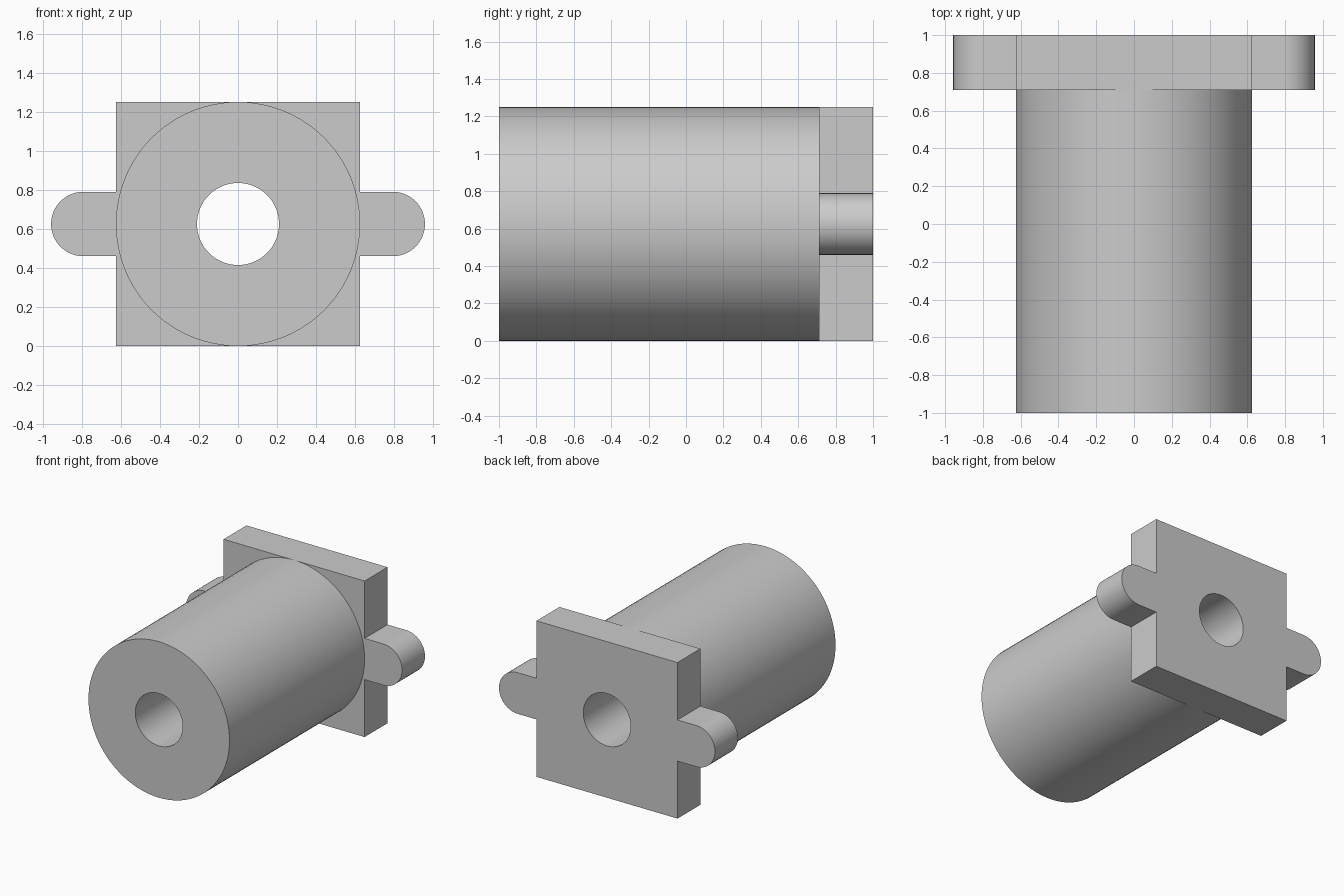
import bpy, bmesh, math
from mathutils import Matrix, Vector

cube = bpy.data.objects.get("Cube")
if cube:
    bpy.data.objects.remove(cube, do_unlink=True)

HALF = 0.625         # half width of the plate and radius of the barrel
BORE = 0.21
LUG_R, LUG_X = 0.165, 0.792
FRONT, SHOULDER, BACK = -1.0, 0.71, 1.0

grey = bpy.data.materials.new("plain grey")
grey.use_nodes = True
colour = (0.6, 0.6, 0.6, 1)
grey.diffuse_color = colour
grey.node_tree.nodes["Principled BSDF"].inputs["Base Color"].default_value = colour


def arc(radius, start, end, steps, cx=0.0):
    """Points along an arc, angles in degrees."""
    angles = [math.radians(start + (end - start) * i / steps) for i in range(steps + 1)]
    return [(cx + radius * math.cos(a), radius * math.sin(a)) for a in angles]


def circle(radius):
    return arc(radius, 0, 360, 96)[:-1]


def extrude_profile(name, loops, y0, y1, open_back=False):
    """Extrude an x-z profile with holes along y."""
    curve = bpy.data.curves.new(name, "CURVE")
    curve.dimensions = "2D"
    curve.fill_mode = "BOTH"
    curve.extrude = (y1 - y0) / 2
    for loop in loops:
        spline = curve.splines.new("POLY")
        spline.points.add(len(loop) - 1)
        for point, (x, z) in zip(spline.points, loop):
            point.co = (x, z, 0, 1)
        spline.use_cyclic_u = True
    helper = bpy.data.objects.new(name + " profile", curve)
    bpy.context.collection.objects.link(helper)
    evaluated = helper.evaluated_get(bpy.context.evaluated_depsgraph_get())
    mesh = bpy.data.meshes.new_from_object(evaluated)
    bpy.data.objects.remove(helper, do_unlink=True)

    # Stand the profile upright, weld it and merge the flat caps
    bm = bmesh.new()
    bm.from_mesh(mesh)
    place = Matrix.Translation((0, (y0 + y1) / 2, HALF)) @ Matrix.Rotation(math.pi / 2, 4, "X")
    bmesh.ops.transform(bm, matrix=place, verts=bm.verts)
    bmesh.ops.remove_doubles(bm, verts=bm.verts, dist=0.0001)
    bmesh.ops.recalc_face_normals(bm, faces=bm.faces)
    if open_back:
        caps = [f for f in bm.faces if f.calc_center_median().y > y1 - 0.001]
        bmesh.ops.delete(bm, geom=caps, context="FACES")
    bm.to_mesh(mesh)
    bm.free()

    mesh.materials.clear()
    mesh.materials.append(grey)
    obj = bpy.data.objects.new(name, mesh)
    bpy.context.collection.objects.link(obj)
    bpy.ops.object.select_all(action="DESELECT")
    obj.select_set(True)
    bpy.context.view_layer.objects.active = obj
    bpy.ops.object.shade_smooth_by_angle(angle=math.radians(30))
    return obj


# Square plate with a rounded lug on each side
half_outline = [(HALF, -HALF), (HALF, -LUG_R)]
half_outline += arc(LUG_R, -90, 90, 32, LUG_X)
half_outline += [(HALF, LUG_R), (HALF, HALF)]
outline = half_outline + [(-x, -z) for x, z in half_outline]
extrude_profile("mounting_plate", [outline, circle(BORE)], SHOULDER, BACK)

# Round barrel with a through bore, open where it meets the plate
extrude_profile("barrel", [circle(HALF), circle(BORE)], FRONT, SHOULDER, open_back=True)
